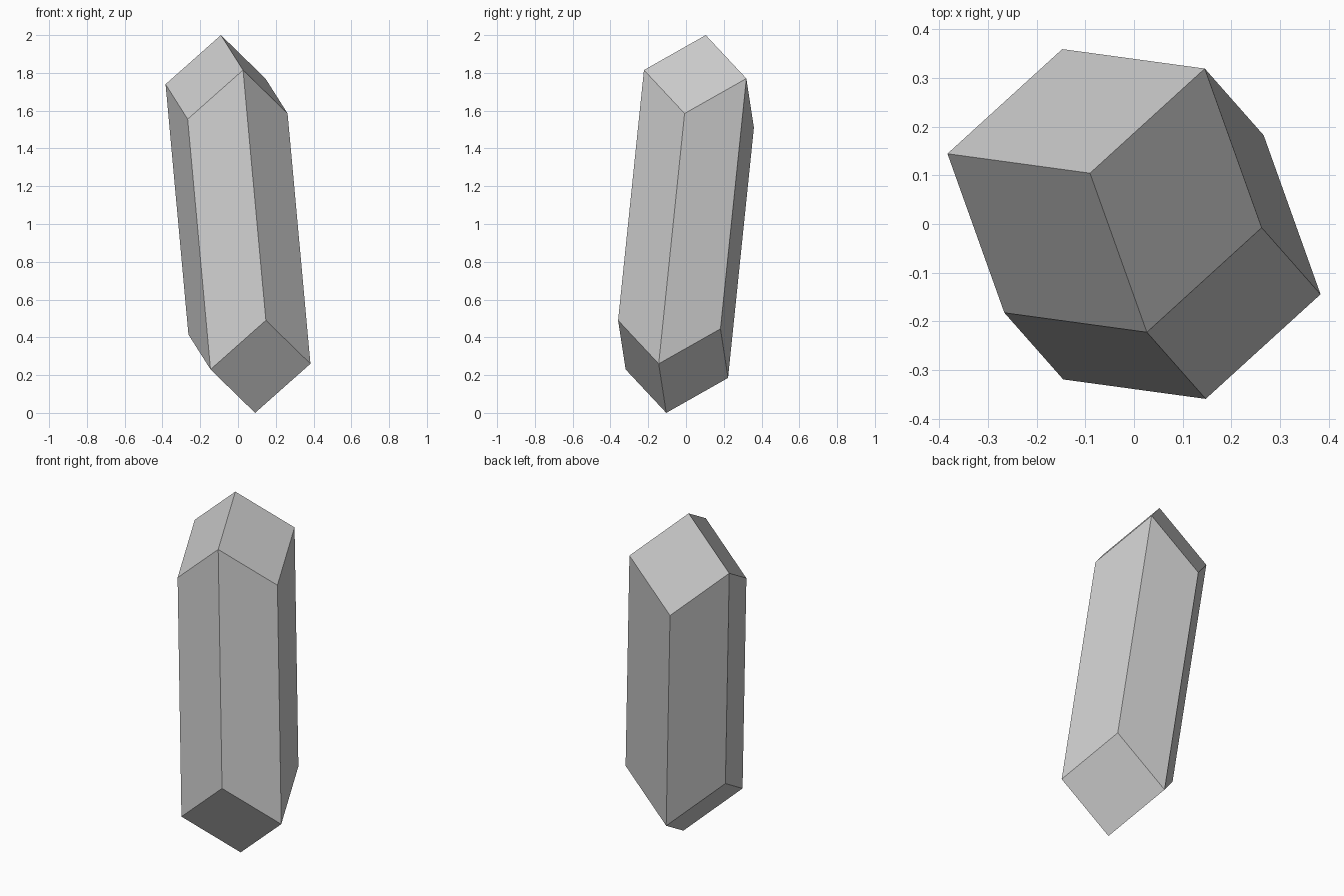
import bpy, bmesh, itertools
from mathutils import Vector

if "Cube" in bpy.data.objects:
    bpy.data.objects.remove(bpy.data.objects["Cube"])

# Three short cap edges and one long shaft edge, all running down from the tip
edges = [Vector(v) for v in ((-0.293, 0.040, -0.260),
                             (0.117, -0.327, -0.185),
                             (0.236, 0.215, -0.230),
                             (0.121, -0.137, -1.325))]

# Every half-sum of the edges, centred at z = 1, gives the corners of the crystal
bm = bmesh.new()
for signs in itertools.product((-0.5, 0.5), repeat=4):
    bm.verts.new(sum((e * s for e, s in zip(edges, signs)), Vector((0, 0, 1))))
hull = bmesh.ops.convex_hull(bm, input=bm.verts[:])
bmesh.ops.delete(bm, geom=[v for v in bm.verts if not v.link_faces], context='VERTS')

# Merge triangles into twelve flat parallelogram facets
bmesh.ops.dissolve_limit(bm, angle_limit=0.02, verts=bm.verts[:], edges=bm.edges[:])
bmesh.ops.recalc_face_normals(bm, faces=bm.faces[:])

mesh = bpy.data.meshes.new("crystal")
bm.to_mesh(mesh)
bm.free()
bpy.context.collection.objects.link(bpy.data.objects.new("crystal", mesh))
